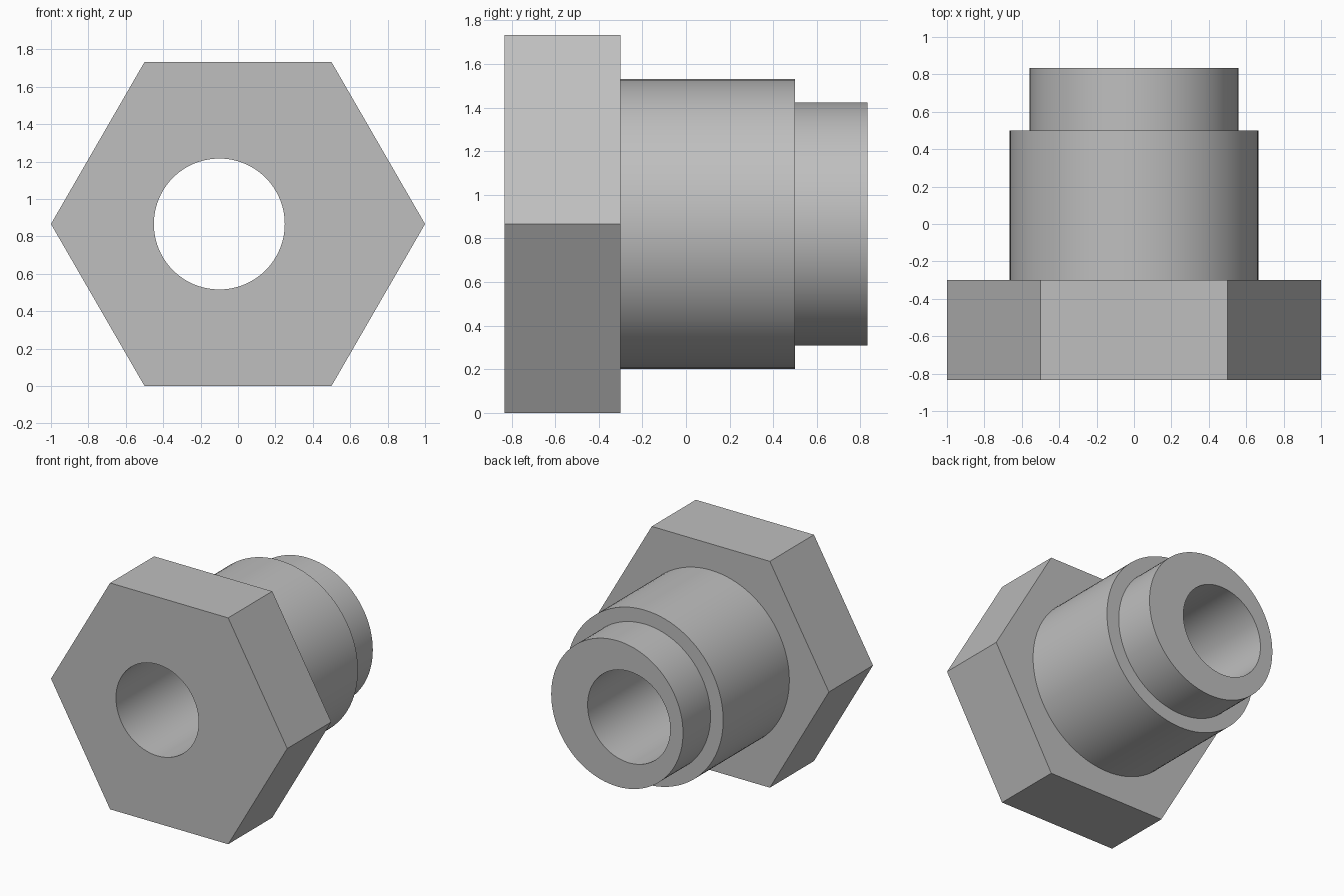
import bpy
import bmesh
from math import cos, sin, tau, radians

SEGMENTS = 96
AXIS_Z = 0.866
BORE_X = -0.10

default_cube = bpy.data.objects.get("Cube")
if default_cube:
    bpy.data.objects.remove(default_cube, do_unlink=True)

# Plain grey metal
metal = bpy.data.materials.new("grey metal")
metal.use_nodes = True
grey = (0.52, 0.52, 0.52, 1.0)
metal.diffuse_color = grey
metal.node_tree.nodes["Principled BSDF"].inputs["Base Color"].default_value = grey

bm = bmesh.new()


def ring(radius, y, sides=SEGMENTS, x=0.0):
    """Closed loop of edges around the y axis."""
    verts = [bm.verts.new((x + radius * cos(tau * i / sides), y,
                           AXIS_Z + radius * sin(tau * i / sides)))
             for i in range(sides)]
    return [bm.edges.new((v, verts[(i + 1) % sides])) for i, v in enumerate(verts)]


def wall(a, b):
    """Straight side wall between two matching rings."""
    for e, f in zip(a, b):
        bm.faces.new((e.verts[0], e.verts[1], f.verts[1], f.verts[0]))


def flat(outer, inner):
    """Flat face with a hole, between two rings in one plane."""
    bmesh.ops.triangle_fill(bm, edges=outer + inner, use_beauty=True,
                            normal=(0, 1, 0))


# Hexagonal head, barrel, stepped neck and off-centre bore
head = [ring(1.0, y, 6) for y in (-0.833, -0.30)]
barrel = [ring(0.665, y) for y in (-0.30, 0.50)]
neck = [ring(0.558, y) for y in (0.50, 0.833)]
bore = [ring(0.35, y, x=BORE_X) for y in (-0.833, 0.833)]

for section in (head, barrel, neck, bore):
    wall(*section)

# Front face, shoulders and back rim
flat(head[0], bore[0])
flat(head[1], barrel[0])
flat(barrel[1], neck[0])
flat(neck[1], bore[1])

bmesh.ops.recalc_face_normals(bm, faces=bm.faces)
mesh = bpy.data.meshes.new("hex_bushing")
bm.to_mesh(mesh)
bm.free()
mesh.materials.append(metal)

bushing = bpy.data.objects.new("hex_bushing", mesh)
bpy.context.collection.objects.link(bushing)
bpy.ops.object.select_all(action="DESELECT")
bushing.select_set(True)
bpy.context.view_layer.objects.active = bushing
bpy.ops.object.shade_smooth_by_angle(angle=radians(30))
